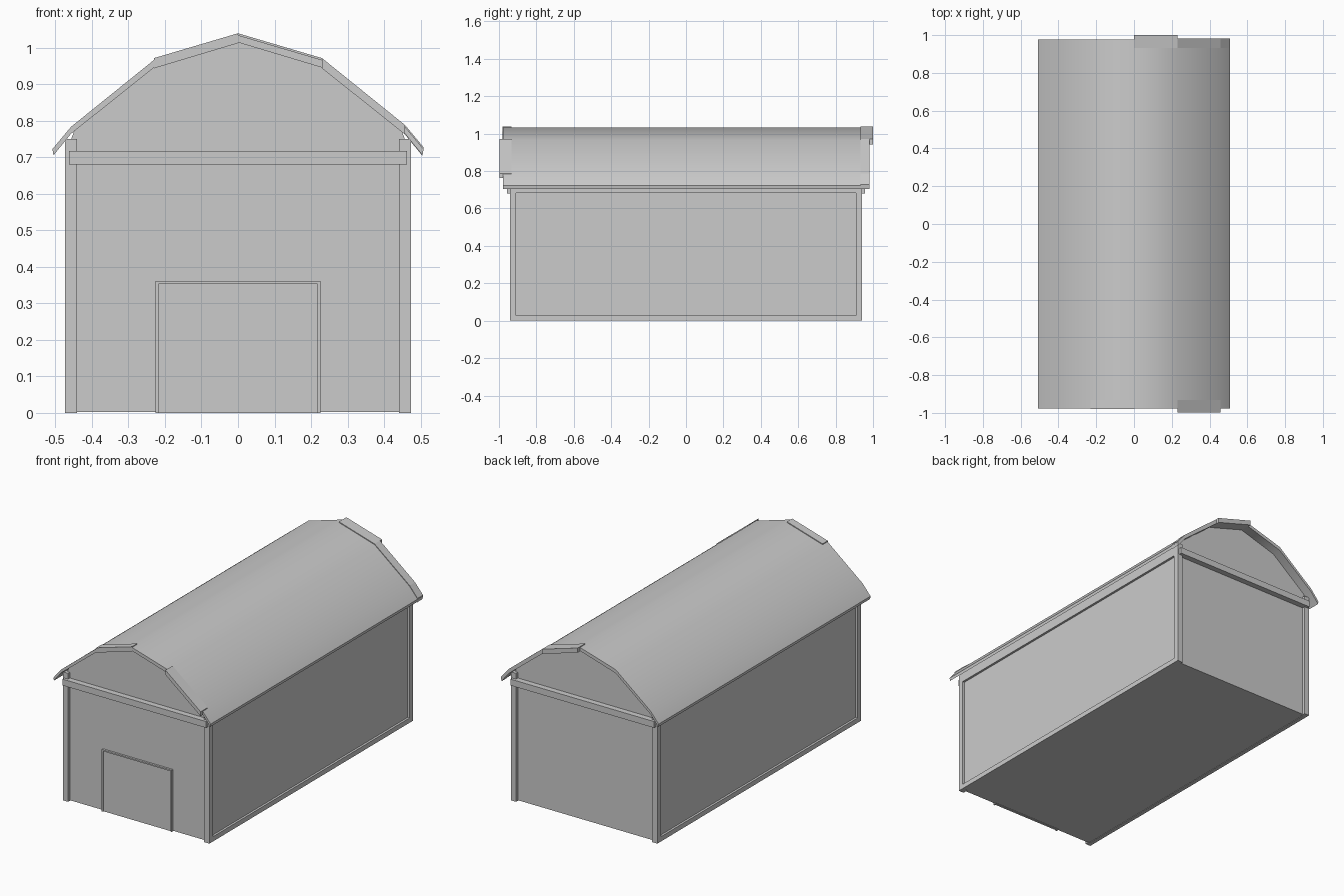
import bpy, bmesh

if "Cube" in bpy.data.objects:
    bpy.data.objects.remove(bpy.data.objects["Cube"])


def box(name, x, y, z):
    """Box from (min, max) ranges."""
    bm = bmesh.new()
    bmesh.ops.create_cube(bm, size=1)
    for v in bm.verts:
        v.co = [r[0] + (c + 0.5) * (r[1] - r[0]) for c, r in zip(v.co, (x, y, z))]
    return finish(name, bm)


def extrude_profile(name, pts, y0, y1):
    """Extrude an x-z outline along y."""
    bm = bmesh.new()
    face = bm.faces.new([bm.verts.new((x, y0, z)) for x, z in pts])
    ext = bmesh.ops.extrude_face_region(bm, geom=[face])
    for v in ext["geom"]:
        if isinstance(v, bmesh.types.BMVert):
            v.co.y = y1
    return finish(name, bm)


def finish(name, bm):
    bmesh.ops.recalc_face_normals(bm, faces=bm.faces[:])
    me = bpy.data.meshes.new(name)
    bm.to_mesh(me)
    bm.free()
    ob = bpy.data.objects.new(name, me)
    bpy.context.collection.objects.link(ob)
    return ob


def mirrored(right):
    """Complete a left-right symmetric line from its right half."""
    return [(-x, z) for x, z in reversed(right) if x > 0] + right


# Roof outlines
outer = [(0, 1.034), (0.23, 0.966), (0.457, 0.783), (0.508, 0.722)]
inner = [(0, 1.014), (0.23, 0.945), (0.457, 0.764), (0.505, 0.705)]

# Barn body with gables
gable = mirrored([(0, 1.016), (0.23, 0.947), (0.448, 0.773), (0.46, 0.74), (0.46, 0.003)])
extrude_profile("barn_body", gable, -0.923, 0.923)

# Gambrel roof shell
roof = extrude_profile("roof", mirrored(outer) + mirrored(inner)[::-1], -0.978, 0.978)
roof.data.shade_smooth()
bpy.context.view_layer.objects.active = roof
roof.select_set(True)
bpy.ops.object.shade_smooth_by_angle(angle=0.75)

# Bargeboards, with the longer boards at front right and back ridge
for end, side, seg, tip in ((-1, 1, 1, 0.998), (-1, -1, 0, 0.98),
                            (1, 1, 0, 1.0), (1, 1, 1, 0.982), (1, 1, 2, 0.982)):
    a, b, c, d = outer[seg], outer[seg + 1], inner[seg + 1], inner[seg]
    lift = 0.005
    pts = [(side * a[0], a[1] + lift), (side * b[0], b[1] + lift),
           (side * c[0], c[1] - 0.002), (side * d[0], d[1] - 0.002)]
    extrude_profile("bargeboard", pts, end * 0.932, end * tip)

# Corner posts
for sx in (-1, 1):
    for sy in (-1, 1):
        box("corner_post", sorted((sx * 0.44, sx * 0.473)),
            sorted((sy * 0.908, sy * 0.94)), (0, 0.75))

# Side wall rails
for sx in (-1, 1):
    xs = sorted((sx * 0.45, sx * 0.473))
    box("bottom_rail", xs, (-0.91, 0.91), (0, 0.028))
    box("top_rail", xs, (-0.91, 0.91), (0.682, 0.735))

# Cross beams under the gables
for sy in (-1, 1):
    box("gable_beam", (-0.463, 0.463), sorted((sy * 0.915, sy * 0.957)), (0.68, 0.717))

# Door and its frame
box("door", (-0.22, 0.22), (-0.929, -0.915), (0, 0.354))
for sx in (-1, 1):
    box("door_jamb", sorted((sx * 0.218, sx * 0.226)), (-0.935, -0.915), (0, 0.361))
box("door_lintel", (-0.226, 0.226), (-0.935, -0.915), (0.353, 0.361))
